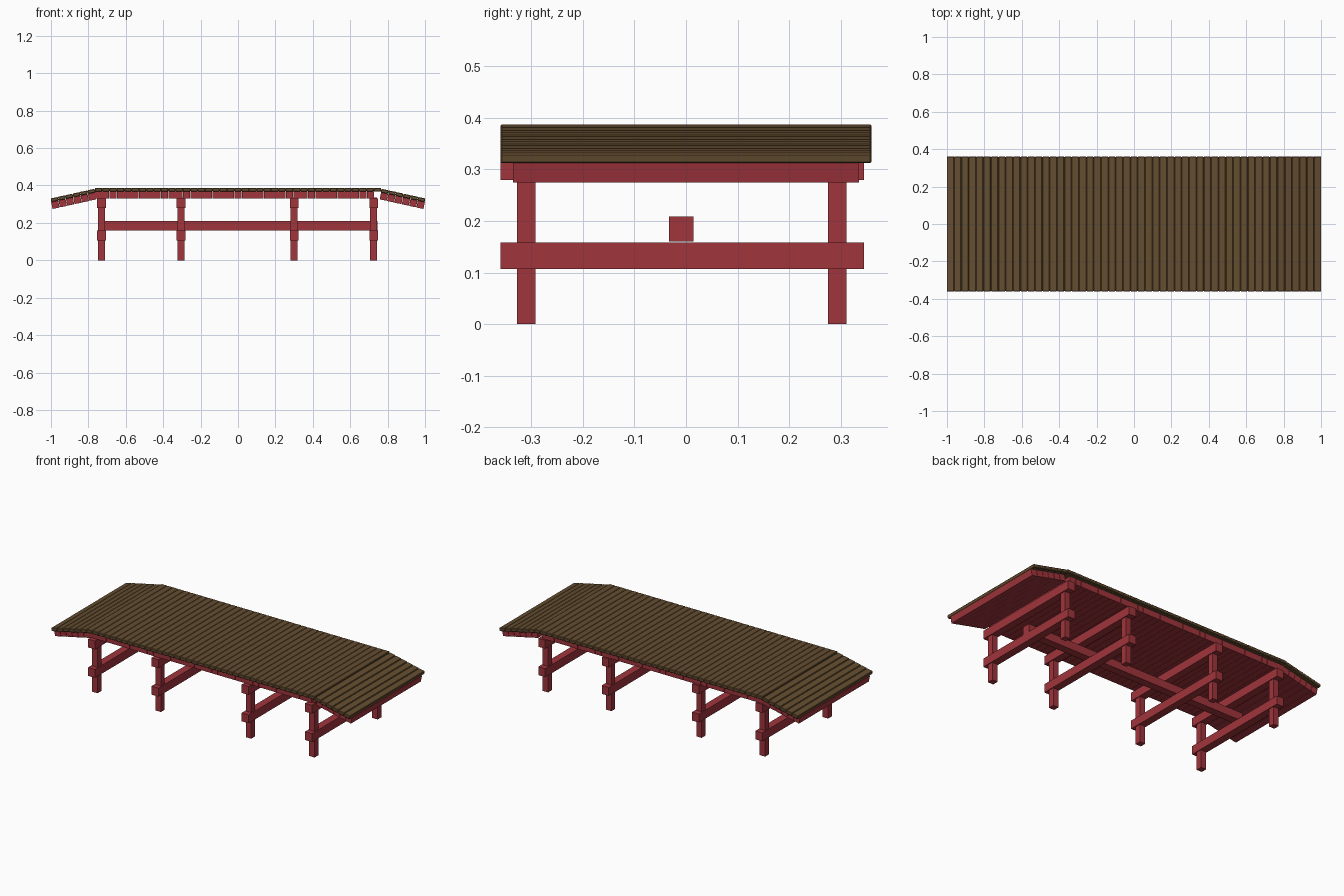
import bpy, bmesh, math

if "Cube" in bpy.data.objects:
    bpy.data.objects.remove(bpy.data.objects["Cube"])

def material(name, rgb):
    m = bpy.data.materials.new(name)
    m.diffuse_color = (*rgb, 1)
    m.use_nodes = True
    m.node_tree.nodes["Principled BSDF"].inputs["Base Color"].default_value = m.diffuse_color
    return m

RED = material("red_paint", (0.35, 0.035, 0.045))
WOOD = material("brown_wood", (0.13, 0.075, 0.03))

def box(name, centre, size, mat, tilt=0.0, bevel=0.0):
    bpy.ops.mesh.primitive_cube_add(size=1, location=centre, rotation=(0, tilt, 0))
    o = bpy.context.object
    o.name = name
    o.data.materials.append(mat)
    bm = bmesh.new()
    bm.from_mesh(o.data)
    bmesh.ops.scale(bm, vec=size, verts=bm.verts)
    if bevel:
        bmesh.ops.bevel(bm, geom=bm.edges[:], offset=bevel, segments=1, affect='EDGES')
    bm.to_mesh(o.data)
    bm.free()
    return o

def span(name, lo, hi, mat):
    return box(name, [(a + b) / 2 for a, b in zip(lo, hi)],
               [b - a for a, b in zip(lo, hi)], mat)

# Deck: planks over square joists, with six sloping rows at each end
PITCH, FLAT, RAMP = 0.0393, 19, 6
TILT = math.radians(11)
for i in range(-FLAT - RAMP, FLAT + RAMP + 1):
    x = i * PITCH
    k = max(0, abs(i) - FLAT)
    tilt = math.copysign(TILT, i) if k else 0
    drop = 0.0087 * k
    box("deck_plank", (x * 0.998, 0, 0.377 - drop), (0.0392, 0.72, 0.02), WOOD, tilt, 0.003)
    if i != FLAT:  # one joist is missing at the right end of the flat
        xj = x - math.copysign(0.006, i) if k else x
        box("deck_joist", (xj, 0, 0.349 - drop), (0.038, 0.67, 0.038), RED, tilt)

# Trestles: two posts with a lower and an upper crossbeam
for x in (-0.73, -0.305, 0.30, 0.725):
    for y in (-0.31, 0.293):
        span("post", (x - 0.018, y - 0.018, 0), (x + 0.018, y + 0.018, 0.335), RED)
    for name, z in (("lower_crossbeam", 0.107), ("upper_crossbeam", 0.279)):
        span(name, (x - 0.023, -0.36, z), (x + 0.023, 0.345, z + 0.051), RED)

# Lengthwise centre beam resting on the lower crossbeams
span("centre_beam", (-0.745, -0.033, 0.16), (0.745, 0.015, 0.209), RED)
